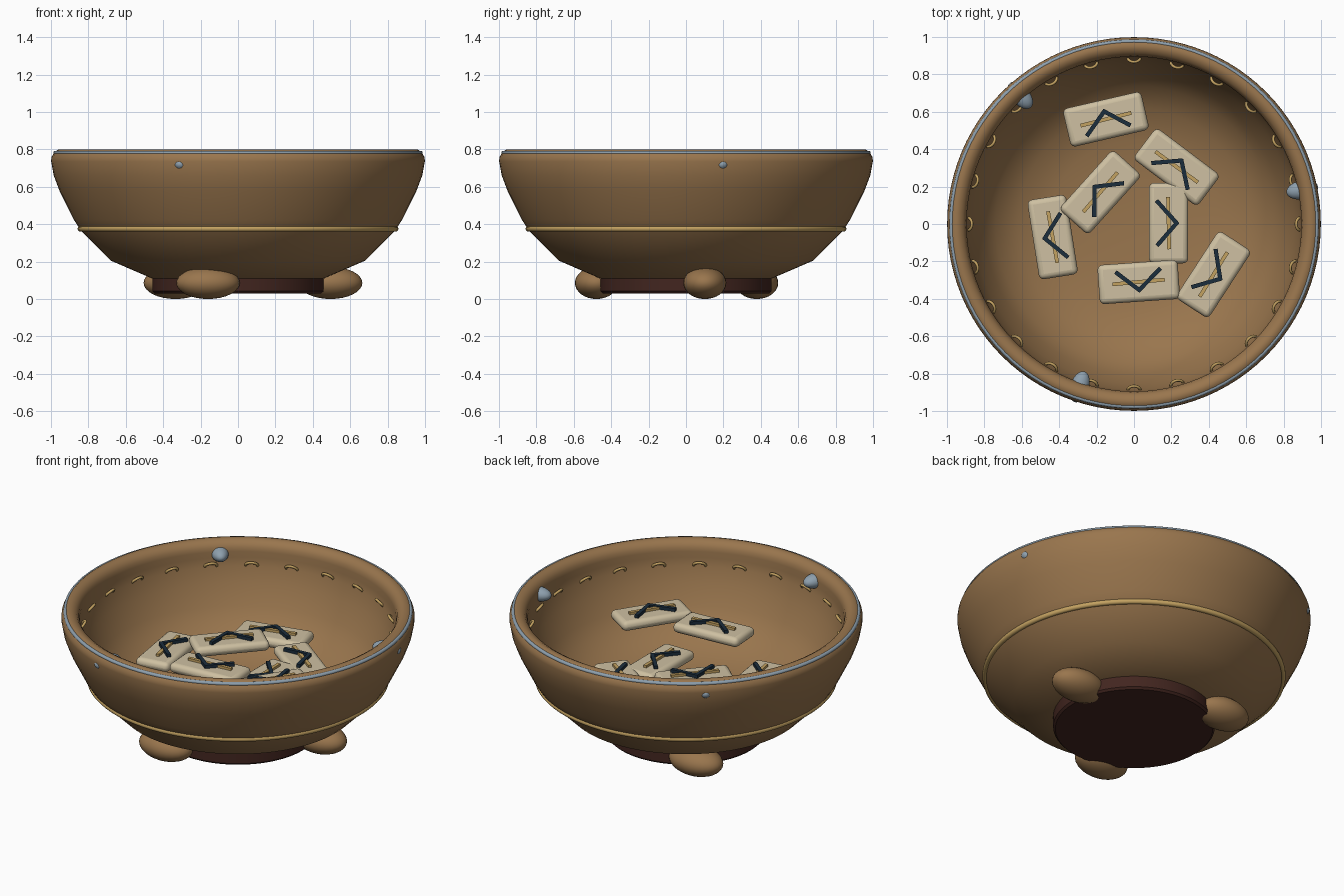
import bpy, bmesh, math
from mathutils import Matrix, Vector

if "Cube" in bpy.data.objects:
    bpy.data.objects.remove(bpy.data.objects["Cube"])


def material(name, rgb):
    m = bpy.data.materials.new(name)
    m.diffuse_color = (*rgb, 1)
    m.use_nodes = True
    m.node_tree.nodes["Principled BSDF"].inputs["Base Color"].default_value = m.diffuse_color
    return m


CLAY = material("brown clay", (0.32, 0.18, 0.075))
DARK = material("dark base", (0.055, 0.019, 0.014))
GOLD = material("gold", (0.55, 0.36, 0.12))
SILVER = material("blue silver", (0.27, 0.35, 0.42))
CREAM = material("cream bone", (0.62, 0.53, 0.36))
NAVY = material("navy ink", (0.011, 0.026, 0.045))


def finish(ob, name, mat, angle=35):
    ob.name = name
    ob.data.materials.append(mat)
    bpy.ops.object.select_all(action='DESELECT')
    ob.select_set(True)
    bpy.context.view_layer.objects.active = ob
    bpy.ops.object.shade_smooth_by_angle(angle=math.radians(angle))
    return ob


def lathe(name, profile, mat, steps=96, angle=35):
    bm = bmesh.new()
    vs = [bm.verts.new((r, 0, z)) for r, z in profile]
    es = [bm.edges.new(p) for p in zip(vs, vs[1:])]
    bmesh.ops.spin(bm, geom=vs + es, cent=(0, 0, 0), axis=(0, 0, 1),
                   angle=2 * math.pi, steps=steps, use_duplicate=False)
    bmesh.ops.remove_doubles(bm, verts=bm.verts, dist=1e-4)
    bmesh.ops.recalc_face_normals(bm, faces=bm.faces)
    me = bpy.data.meshes.new(name)
    bm.to_mesh(me)
    bm.free()
    ob = bpy.data.objects.new(name, me)
    bpy.context.collection.objects.link(ob)
    return finish(ob, name, mat, angle)


def ring(name, r, minor, z, mat):
    bpy.ops.mesh.primitive_torus_add(location=(0, 0, z), major_radius=r, minor_radius=minor,
                                     major_segments=96, minor_segments=12)
    return finish(bpy.context.object, name, mat, 60)


def ball(name, loc, scale, rot, mat):
    bpy.ops.mesh.primitive_uv_sphere_add(segments=28, ring_count=16, radius=1,
                                         location=loc, rotation=(0, 0, rot))
    ob = bpy.context.object
    ob.scale = scale
    return finish(ob, name, mat, 60)


def box(name, loc, size, rot, bevel, mat):
    bpy.ops.mesh.primitive_cube_add(size=1, location=loc, rotation=(0, 0, rot))
    ob = bpy.context.object
    ob.scale = size
    bpy.ops.object.transform_apply(location=False, rotation=False, scale=True)
    if bevel:
        mod = ob.modifiers.new("rounding", 'BEVEL')
        mod.width = bevel
        mod.segments = 4
    return finish(ob, name, mat, 40)


# Bowl: outer wall, rounded lip, then inner wall down to the floor
lathe("bowl", [(0, 0.10), (0.46, 0.11), (0.68, 0.205), (0.842, 0.368), (0.878, 0.425),
               (0.955, 0.58), (0.985, 0.66), (0.999, 0.735), (0.998, 0.757), (0.984, 0.782),
               (0.962, 0.799), (0.937, 0.797), (0.914, 0.784), (0.900, 0.762), (0.895, 0.737),
               (0.895, 0.70), (0.887, 0.65), (0.855, 0.56), (0.80, 0.44), (0.74, 0.355),
               (0.62, 0.265), (0.45, 0.215), (0.25, 0.195), (0, 0.19)], CLAY, angle=50)
lathe("base_disc", [(0, 0.03), (0.445, 0.03), (0.457, 0.042), (0.457, 0.115), (0, 0.115)], DARK)
ring("waist_band", 0.842, 0.016, 0.376, GOLD)
ring("rim_band", 0.976, 0.0115, 0.781, SILVER)

# Three feet and three rim studs at the same spacing
for i, deg in enumerate((11.5, 131.5, 251.5)):
    a = math.radians(deg)
    ball(f"foot_{i}", (0.505 * math.cos(a), 0.505 * math.sin(a), 0.086),
         (0.17, 0.115, 0.086), 0, CLAY)
    ball(f"rim_stud_{i}", (0.918 * math.cos(a), 0.918 * math.sin(a), 0.72),
         (0.086, 0.05, 0.043), a, SILVER)

# Stitches: tilted loops half sunk in the inner wall
for i in range(24):
    a = i * math.tau / 24
    inward = Vector((-math.cos(a), -math.sin(a), 0))
    tangent = Vector((-math.sin(a), math.cos(a), 0))
    up = (inward * 0.66 + Vector((0, 0, 0.75))).normalized()
    rot = Matrix((tangent, up, tangent.cross(up))).transposed()
    bpy.ops.mesh.primitive_torus_add(location=-inward * 0.889 + Vector((0, 0, 0.655)),
                                     rotation=rot.to_euler(), major_radius=0.034,
                                     minor_radius=0.008, major_segments=20, minor_segments=8)
    finish(bpy.context.object, f"stitch_{i}", GOLD, 70)

# Tiles: x, y, top height, direction in degrees
TILES = [(-0.15, 0.56, 0.40, 13), (0.228, 0.305, 0.435, -37), (-0.18, 0.17, 0.50, 48),
         (0.185, 0.005, 0.435, -90), (-0.435, -0.07, 0.468, 99), (0.025, -0.31, 0.57, 184),
         (0.425, -0.27, 0.57, -123)]
MARK = [(-0.115, -0.06), (0, 0.043), (0.115, -0.057)]
for i, (x, y, top, deg) in enumerate(TILES):
    a = math.radians(deg)
    turn = Matrix.Rotation(a, 3, 'Z')
    c = Vector((x, y, top))
    box(f"tile_{i}", c - Vector((0, 0, 0.03)), (0.43, 0.21, 0.06), a, 0.028, CREAM)
    box(f"tile_line_{i}", c + Vector((0, 0, 0.004)), (0.28, 0.02, 0.022), a + 0.02, 0, GOLD)
    # chevron strokes
    for k in range(2):
        p, q = Vector((*MARK[k], 0)), Vector((*MARK[k + 1], 0))
        d = q - p
        box(f"tile_mark_{i}_{k}", c + turn @ ((p + q) / 2) + Vector((0, 0, 0.008)),
            (d.length + 0.015, 0.022, 0.024), a + math.atan2(d.y, d.x), 0, NAVY)
